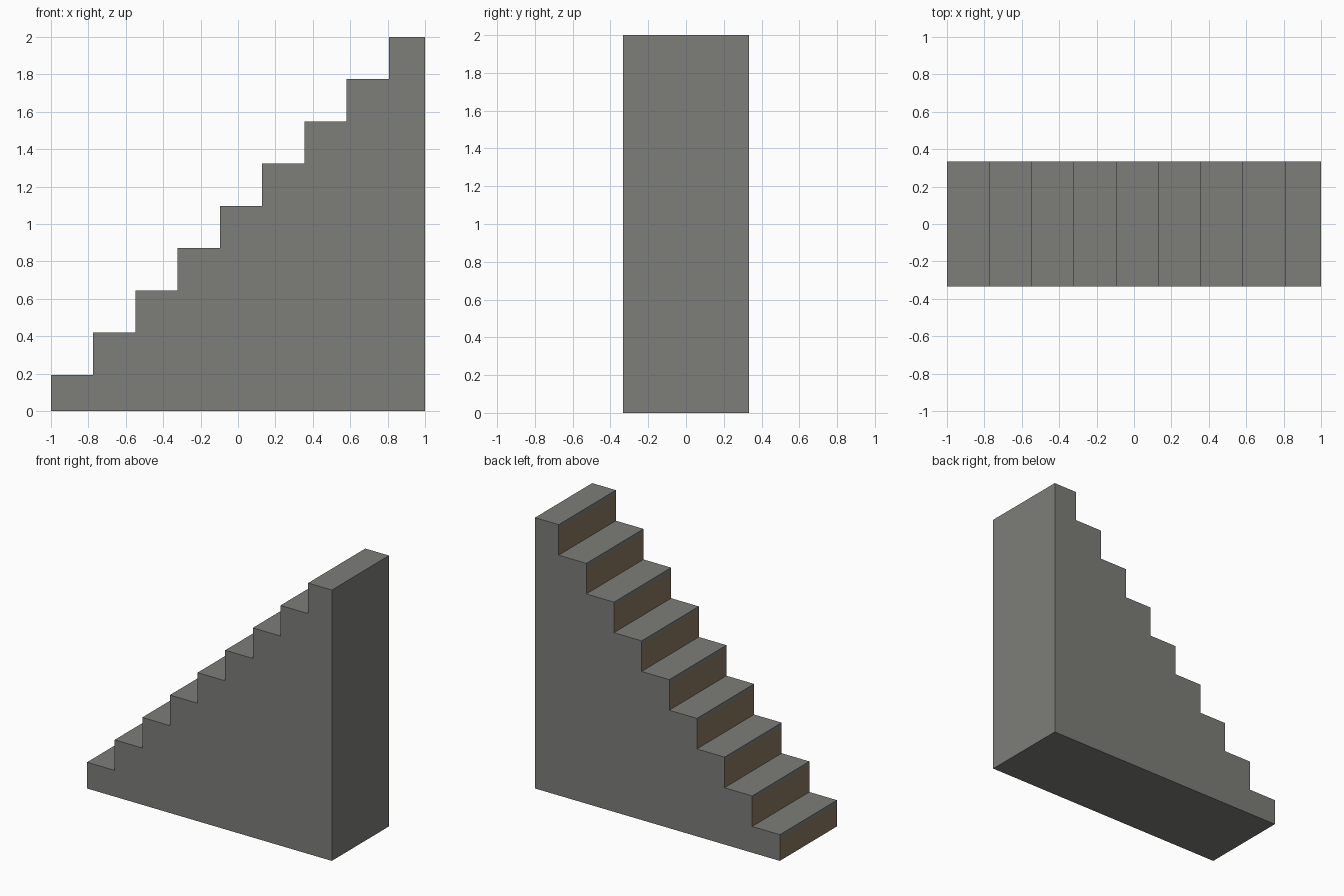
import bpy, bmesh

if "Cube" in bpy.data.objects:
    bpy.data.objects.remove(bpy.data.objects["Cube"])

STEPS, RUN, WIDTH, LIP = 9, 0.2258, 0.667, 0.03
FIRST = 2 - (STEPS - 1) * RUN


def material(name, rgb):
    m = bpy.data.materials.new(name)
    m.diffuse_color = (*rgb, 1)
    m.use_nodes = True
    m.node_tree.nodes["Principled BSDF"].inputs["Base Color"].default_value = m.diffuse_color
    return m


# stepped side profile; each riser is split below the tread edge
profile = [(1, 0), (-1, 0)]
for i in range(STEPS):
    x = -1 + i * RUN
    z = FIRST + i * RUN
    profile += [(x, z - LIP), (x, z)]
    profile.append((min(x + RUN, 1) if i < STEPS - 1 else 1, z))

# extrude the profile across the width
bm = bmesh.new()
side = bm.faces.new([bm.verts.new((x, -WIDTH / 2, z)) for x, z in profile])
ext = bmesh.ops.extrude_face_region(bm, geom=[side], use_keep_orig=True)
verts = [v for v in ext["geom"] if isinstance(v, bmesh.types.BMVert)]
bmesh.ops.translate(bm, verts=verts, vec=(0, WIDTH, 0))
bmesh.ops.recalc_face_normals(bm, faces=bm.faces)

# brown risers: tall faces that look towards -x
for f in bm.faces:
    zs = [v.co.z for v in f.verts]
    if f.normal.x < -0.9 and max(zs) - min(zs) > LIP * 1.5:
        f.material_index = 1

mesh = bpy.data.meshes.new("staircase")
bm.to_mesh(mesh)
bm.free()
mesh.materials.append(material("stone grey", (0.205, 0.205, 0.19)))
mesh.materials.append(material("riser brown", (0.25, 0.19, 0.115)))
bpy.context.collection.objects.link(bpy.data.objects.new("staircase", mesh))
